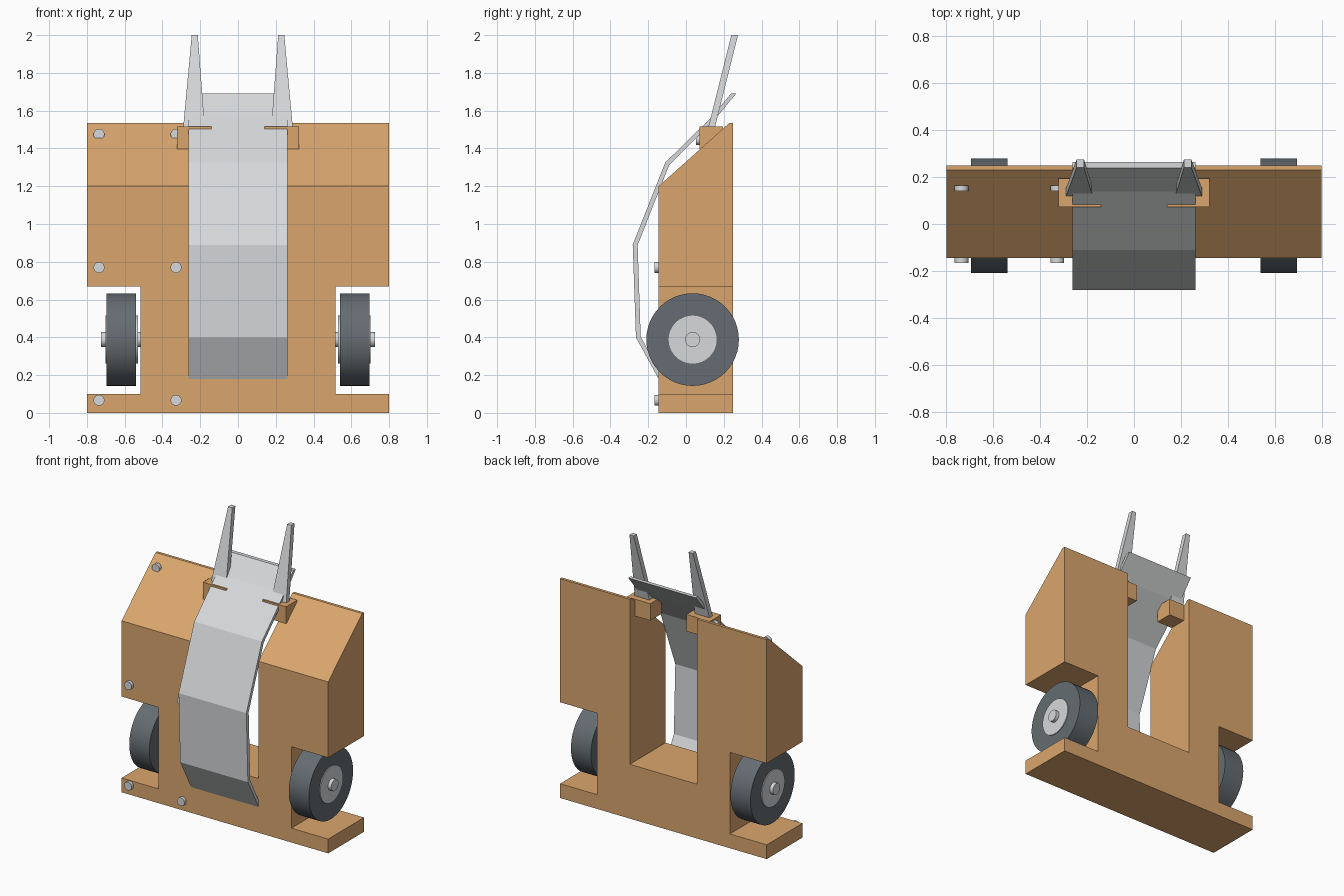
import bpy, bmesh, math
from mathutils import Vector

cube = bpy.data.objects.get("Cube")
if cube:
    bpy.data.objects.remove(cube, do_unlink=True)


def material(name, rgb):
    m = bpy.data.materials.new(name)
    m.use_nodes = True
    m.diffuse_color = (*rgb, 1)
    bsdf = m.node_tree.nodes["Principled BSDF"]
    bsdf.inputs["Base Color"].default_value = (*rgb, 1)
    bsdf.inputs["Roughness"].default_value = 0.7
    return m


WOOD = material("warm wood", (0.70, 0.38, 0.155))
METAL = material("pale metal", (0.68, 0.69, 0.70))
RUBBER = material("dark rubber", (0.13, 0.152, 0.168))


def finish(name, bm, mat, smooth=False):
    bmesh.ops.recalc_face_normals(bm, faces=bm.faces)
    mesh = bpy.data.meshes.new(name)
    bm.to_mesh(mesh)
    bm.free()
    mesh.materials.append(mat)
    ob = bpy.data.objects.new(name, mesh)
    bpy.context.collection.objects.link(ob)
    if smooth:
        bpy.ops.object.select_all(action='DESELECT')
        bpy.context.view_layer.objects.active = ob
        ob.select_set(True)
        bpy.ops.object.shade_smooth_by_angle(angle=math.radians(35))
    return ob


def extrude(points, offset):
    """Closed 3D outline swept along an offset into a solid."""
    bm = bmesh.new()
    face = bm.faces.new([bm.verts.new(p) for p in points])
    new = bmesh.ops.extrude_face_region(bm, geom=[face])["geom"]
    verts = [g for g in new if isinstance(g, bmesh.types.BMVert)]
    bmesh.ops.translate(bm, verts=verts, vec=offset)
    return bm


def cylinder(name, start, end, radius, mat, sides=48):
    start, end = Vector(start), Vector(end)
    axis = end - start
    bm = bmesh.new()
    bmesh.ops.create_cone(bm, cap_ends=True, segments=sides, radius1=radius,
                          radius2=radius, depth=axis.length)
    turn = axis.to_track_quat('Z', 'Y').to_matrix().to_4x4()
    turn.translation = (start + end) / 2
    bm.transform(turn)
    return finish(name, bm, mat, True)


def box(name, low, high, mat):
    (x0, y0, z0), (x1, y1, z1) = low, high
    base = [(x0, y0, z0), (x1, y0, z0), (x1, y1, z0), (x0, y1, z0)]
    return finish(name, extrude(base, (0, 0, z1 - z0)), mat)


FRONT, BACK, TOP = -0.145, 0.25, 1.535

# Body: mirrored outline with wheel notches and a central slot
half = [(0.8, 0), (0.8, 0.1), (0.515, 0.1), (0.515, 0.67),
        (0.8, 0.67), (0.8, TOP), (0.26, TOP), (0.26, 0.38)]
outline = half + [(-x, z) for x, z in reversed(half)]
bm = extrude([(x, FRONT, z) for x, z in outline], (0, BACK - FRONT, 0))

# Sloped front shoulder
slope = Vector((0, 0.23 - FRONT, TOP - 1.2))
cut = bmesh.ops.bisect_plane(bm, geom=bm.verts[:] + bm.edges[:] + bm.faces[:],
                             plane_co=(0, FRONT, 1.2),
                             plane_no=(0, -slope.z, slope.y), clear_outer=True)
rim = [g for g in cut["geom_cut"] if isinstance(g, bmesh.types.BMEdge)]
bmesh.ops.edgeloop_fill(bm, edges=rim)
finish("body", bm, WOOD)

# Bent metal ramp: outer path, then inner path back
outer = [(0.238, 1.69), (0.138, 1.568), (-0.11, 1.325),
         (-0.282, 0.89), (-0.265, 0.4), (-0.145, 0.18)]
inner = [(-0.145, 0.225), (-0.24, 0.405), (-0.256, 0.888),
         (-0.09, 1.31), (0.15, 1.55), (0.265, 1.69)]
finish("ramp", extrude([(-0.262, y, z) for y, z in outer + inner],
                       (0.524, 0, 0)), METAL)

for side, label in ((1, "left"), (-1, "right")):
    # Wheel with hub and axle
    for part, x0, x1, radius, mat in (("tyre", 0.54, 0.695, 0.245, RUBBER),
                                      ("hub", 0.53, 0.701, 0.127, METAL),
                                      ("axle", 0.505, 0.725, 0.04, METAL)):
        cylinder(f"{label}_{part}", (side * x0, 0.035, 0.388),
                 (side * x1, 0.035, 0.388), radius, mat)

    # Bracket block and its bolt
    xs = sorted((side * 0.14, side * 0.322))
    box(f"{label}_bracket", (xs[0], 0.072, 1.397), (xs[1], 0.195, 1.515), WOOD)
    cylinder(f"{label}_bracket_bolt", (side * 0.2, 0.053, 1.445),
             (side * 0.2, 0.075, 1.445), 0.026, METAL, 24)

    # Tapered prong leaning backwards
    prong = [(0.29, 0.118, 1.512), (0.176, 0.118, 1.512),
             (0.213, 0.24, 2.0), (0.245, 0.24, 2.0)]
    finish(f"{label}_prong", extrude([(side * x, y, z) for x, y, z in prong],
                                     (0, 0.035, 0)), METAL)

# Bolts down one side of the front
for row, (y, z) in enumerate(((0.14, 1.475), (-0.166, 0.77), (-0.166, 0.067))):
    for col, x in enumerate((-0.736, -0.328)):
        cylinder(f"front_bolt_{row}_{col}", (x, y, z), (x, y + 0.025, z),
                 0.029, METAL, 24)
